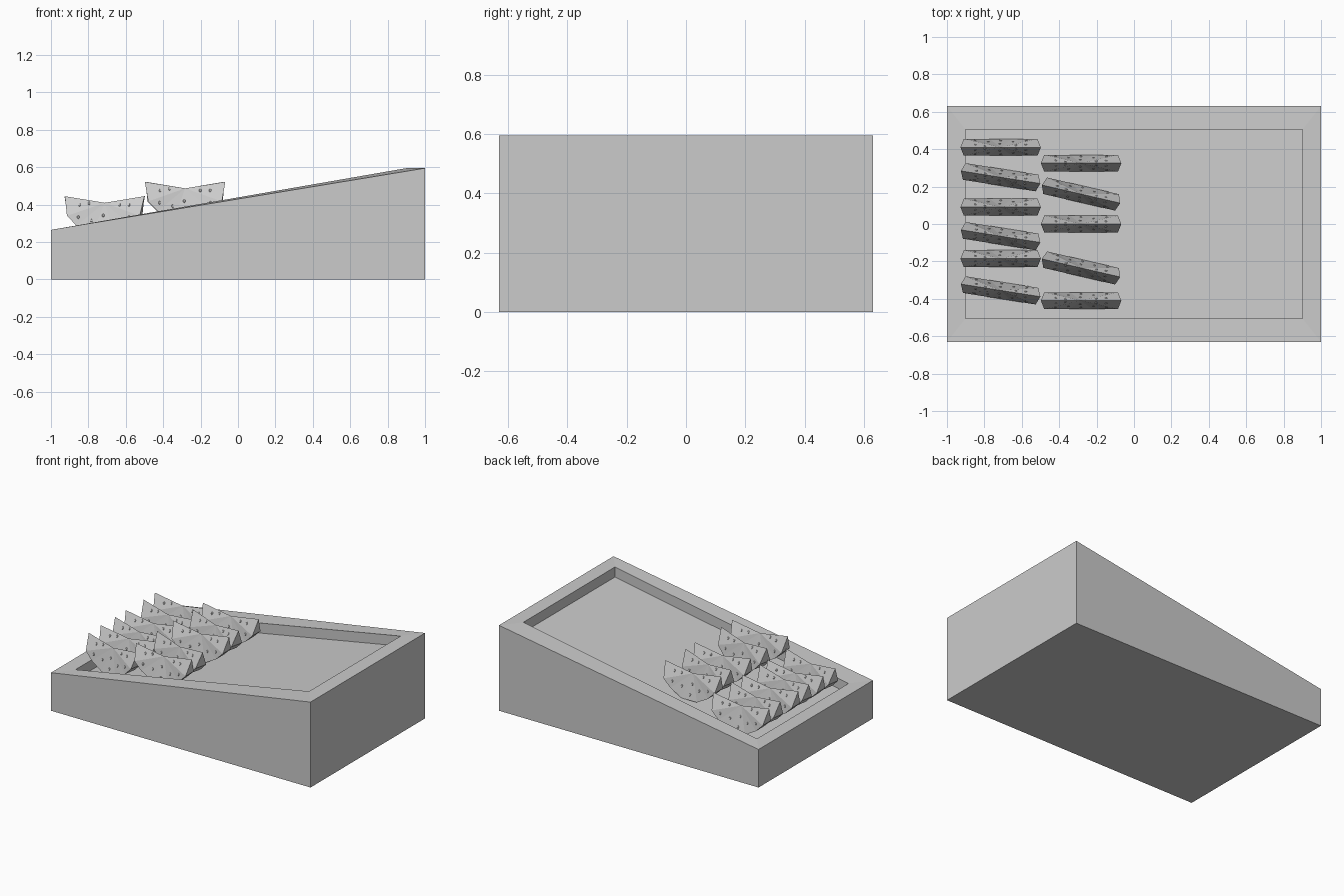
import bpy
import bmesh
from math import radians
from mathutils import Matrix, Vector

cube = bpy.data.objects.get("Cube")
if cube:
    bpy.data.objects.remove(cube, do_unlink=True)

grey = bpy.data.materials.new("light_grey")
grey.use_nodes = True
grey.diffuse_color = (0.6, 0.6, 0.6, 1)
grey.node_tree.nodes["Principled BSDF"].inputs["Base Color"].default_value = (0.6, 0.6, 0.6, 1)


def make_object(name, bm):
    bmesh.ops.recalc_face_normals(bm, faces=bm.faces)
    mesh = bpy.data.meshes.new(name)
    bm.to_mesh(mesh)
    bm.free()
    mesh.materials.append(grey)
    obj = bpy.data.objects.new(name, mesh)
    bpy.context.collection.objects.link(obj)
    return obj


# Sloping display tray: four loops bridged from the base to the sunken floor
LOW, HIGH, DEPTH = 0.265, 0.595, 0.07
bm = bmesh.new()


def ring(half_x, half_y, z_low, z_high):
    corners = ((-1, -1), (1, -1), (1, 1), (-1, 1))
    return [bm.verts.new((sx * half_x, sy * half_y, z_high if sx > 0 else z_low))
            for sx, sy in corners]


loops = [ring(1, 0.63, 0, 0), ring(1, 0.63, LOW, HIGH),
         ring(0.9, 0.504, LOW, HIGH), ring(0.9, 0.504, LOW - DEPTH, HIGH - DEPTH)]
bm.faces.new(loops[0])
bm.faces.new(loops[-1])
for a, b in zip(loops, loops[1:]):
    for i in range(4):
        j = (i + 1) % 4
        bm.faces.new((a[i], a[j], b[j], b[i]))
make_object("sloping_tray", bm)


# Fruit slice: sharp ridge on top, cut faces fanning down to a curved rind
HALF_WIDTH = 0.045
half_rind = [(-0.197, -0.07), (-0.145, -0.122), (-0.06, -0.17)]
rind = half_rind + [(-x, z) for x, z in reversed(half_rind)]
tip_left, tip_right = Vector((-0.215, 0, 0.035)), Vector((0.215, 0, 0.035))
centre = Vector((0, 0, 0))


def add_seed(bm, a, b, c, along, out):
    """Small flattened diamond resting on the triangle a, b, c."""
    normal = (b - a).cross(c - a).normalized()
    place = a.lerp(b.lerp(c, along), out)
    turn = normal.to_track_quat('Z', 'Y').to_matrix().to_4x4()
    size = Matrix.Diagonal((0.007, 0.010, 0.004, 1))
    bmesh.ops.create_uvsphere(bm, u_segments=6, v_segments=4, radius=1,
                              matrix=Matrix.Translation(place) @ turn @ size)


def build_slice(name, location, angle):
    bm = bmesh.new()
    left, mid, right = [bm.verts.new(p) for p in (tip_left, centre, tip_right)]
    sides = []
    for side in (-1, 1):
        edge = [bm.verts.new((x, side * HALF_WIDTH, z)) for x, z in rind]
        sides.append(edge)
        outline = [left] + edge + [right]
        for a, b in zip(outline, outline[1:]):
            bm.faces.new((mid, a, b))
    front, back = sides
    for i in range(len(rind) - 1):
        bm.faces.new((front[i], front[i + 1], back[i + 1], back[i]))
    bm.faces.new((left, front[0], back[0]))
    bm.faces.new((right, front[-1], back[-1]))
    # Seeds on both cut faces
    for side in (-1, 1):
        edge = [Vector((x, side * HALF_WIDTH, z)) for x, z in rind]
        outline = [tip_left] + edge + [tip_right]
        for i, (a, b) in enumerate(zip(outline, outline[1:])):
            add_seed(bm, centre, a, b, 0.5, 0.8 if i % 2 else 0.65)
            if i % 3 == 0:
                add_seed(bm, centre, a, b, 0.4, 0.4)
    obj = make_object(name, bm)
    obj.location = location
    obj.rotation_euler.z = radians(angle)


# Two columns of slices, every second slice turned a little
columns = [
    ("lower_slice", -0.713, 0.41, -9, (0.41, 0.25, 0.09, -0.065, -0.185, -0.355)),
    ("upper_slice", -0.283, 0.487, -13, (0.325, 0.16, 0.0, -0.235, -0.41)),
]
for name, x, z, angle, rows in columns:
    for i, y in enumerate(rows):
        build_slice(f"{name}_{i + 1}", (x, y, z), angle if i % 2 else 0)
